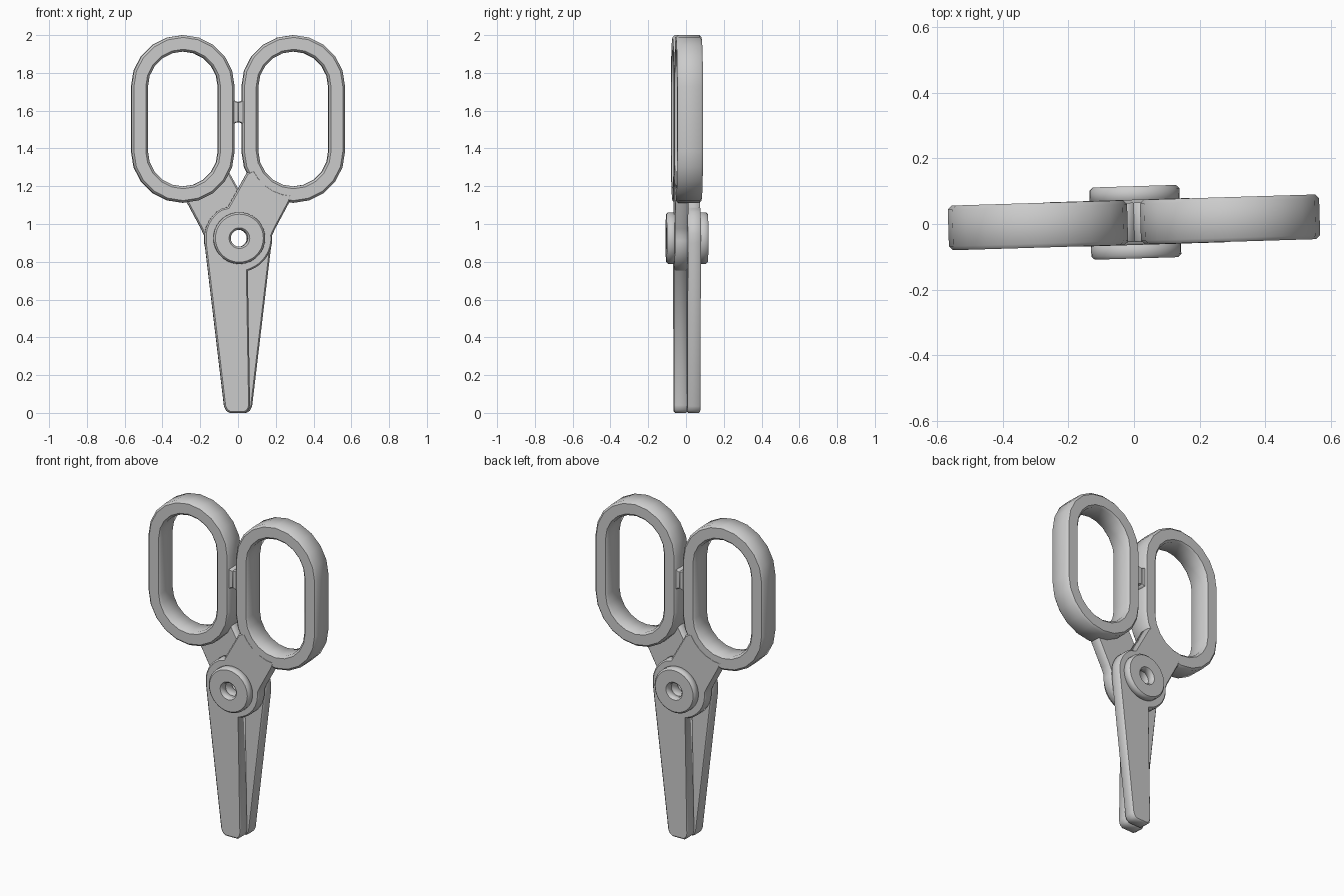
import bpy
from math import sin, cos, pi, radians
from mathutils import Matrix

if "Cube" in bpy.data.objects:
    bpy.data.objects.remove(bpy.data.objects["Cube"])

PIVOT = (0.004, 0.925)
# the whole pair is turned slightly about z
TURN = Matrix.Translation((0, 0.005, 0)) @ Matrix.Rotation(radians(1.75), 4, 'Z')
HALF_TURN = Matrix.Rotation(pi, 4, 'Z')


def arc(cx, cz, r, a0, a1, n):
    return [(cx + r * cos(radians(a0 + (a1 - a0) * i / n)),
             cz + r * sin(radians(a0 + (a1 - a0) * i / n))) for i in range(n + 1)]


def circle(cx, cz, r, n):
    return arc(cx, cz, r, 0, 360, n)[:-1]


def stadium(cx, z0, z1, r, n=10):
    return arc(cx, z1, r, 0, 180, n) + arc(cx, z0, r, 180, 360, n)


def plate(name, outline, y0, y1, hole=None, bevel=0.01, half=False):
    """Bevelled plate from an outline in the xz plane, with an optional hole."""
    curve = bpy.data.curves.new(name + "_outline", 'CURVE')
    curve.dimensions = '2D'
    curve.fill_mode = 'BOTH'
    curve.extrude = (y1 - y0) / 2 - bevel
    curve.bevel_depth = bevel
    curve.bevel_resolution = 0
    curve.offset = -bevel
    for pts in [outline] + ([hole[::-1]] if hole else []):
        s = curve.splines.new('POLY')
        s.points.add(len(pts) - 1)
        for p, (x, z) in zip(s.points, pts):
            p.co = (x, z, 0, 1)
        s.use_cyclic_u = True
    tmp = bpy.data.objects.new(name + "_tmp", curve)
    bpy.context.collection.objects.link(tmp)
    dg = bpy.context.evaluated_depsgraph_get()
    mesh = bpy.data.meshes.new_from_object(tmp.evaluated_get(dg))
    bpy.data.objects.remove(tmp)
    m = Matrix.Translation((0, (y0 + y1) / 2, 0)) @ Matrix.Rotation(pi / 2, 4, 'X')
    mesh.transform(TURN @ (HALF_TURN if half else Matrix()) @ m)
    mesh.name = name
    obj = bpy.data.objects.new(name, mesh)
    bpy.context.collection.objects.link(obj)
    return obj


# blade, round hub and arm that runs up into the finger ring
RX, RZ0, RZ1 = 0.2925, 1.385, 1.727
blade = [(-0.045, 0.0), (0.035, 0.0), (0.055, 0.015), (0.062, 0.04), (0.05, 0.752)]
blade += arc(0, 0.925, 0.18, -70, 5, 8)
blade += [(0.195, 0.975), (0.27, 1.115)]
blade += arc(RX, RZ0, 0.23, 268, 205, 5)
blade += [(0.045, 1.27), (-0.055, 1.09)]
blade += arc(0, 0.925, 0.18, 120, 172, 6)
blade += [(-0.178, 0.9), (-0.075, 0.035), (-0.064, 0.012)]

# small stop between the rings
stop = [(0.035, 1.52), (0.035, 1.665), (0.015, 1.65), (-0.002, 1.645),
        (-0.002, 1.54), (0.015, 1.535)][::-1]

# the two halves are the same part, turned half way round
for side, half in (("front", False), ("back", True)):
    hub_x = -PIVOT[0] if half else PIVOT[0]
    hole = circle(hub_x, PIVOT[1], 0.045, 20)
    plate(side + "_blade", blade, -0.069, 0.0, hole, 0.008, half)
    plate(side + "_finger_ring", stadium(RX, RZ0, RZ1, 0.273), -0.068, 0.068,
          stadium(RX, RZ0, RZ1, 0.186), 0.012, half)
    plate(side + "_stop", stop, -0.06, 0.06, None, 0.004, half)
    plate(side + "_pivot_button", circle(hub_x, PIVOT[1], 0.137, 36), -0.11, -0.06,
          hole, 0.01, half)
